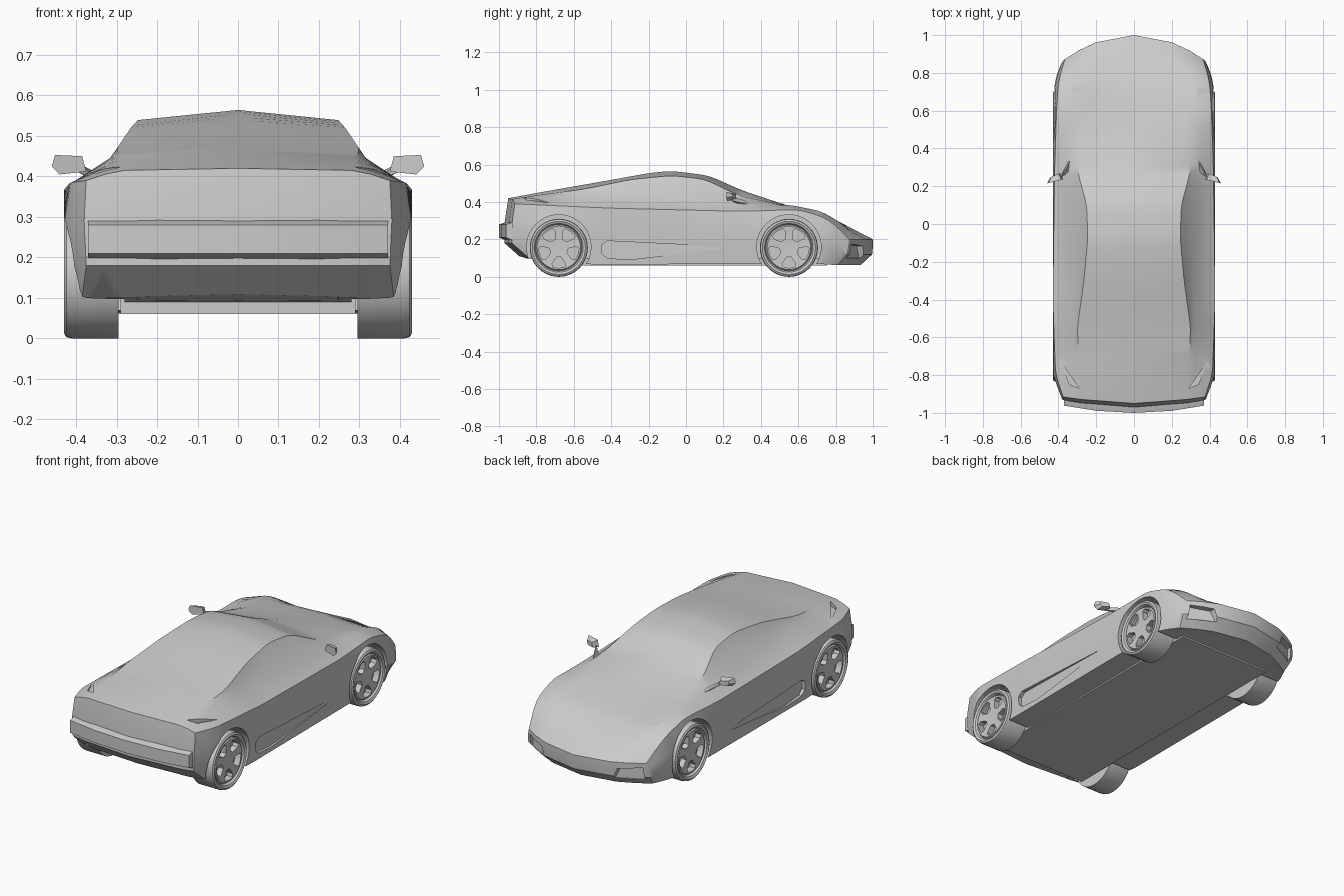
import bpy, bmesh, math
from mathutils import Vector

cube = bpy.data.objects.get("Cube")
if cube:
    bpy.data.objects.remove(cube, do_unlink=True)

paint = bpy.data.materials.new("light grey")
paint.use_nodes = True
GREY = (0.6, 0.6, 0.6, 1)
paint.diffuse_color = GREY
paint.node_tree.nodes["Principled BSDF"].inputs["Base Color"].default_value = GREY


def finish(bm, name):
    """Turn a bmesh into a painted object with outward normals."""
    bmesh.ops.recalc_face_normals(bm, faces=bm.faces)
    mesh = bpy.data.meshes.new(name)
    bm.to_mesh(mesh)
    bm.free()
    mesh.materials.append(paint)
    obj = bpy.data.objects.new(name, mesh)
    bpy.context.collection.objects.link(obj)
    return obj


def hull(name, points, side=1):
    """Convex solid around the points, optionally mirrored in x."""
    bm = bmesh.new()
    for x, y, z in points:
        bm.verts.new((x * side, y, z))
    result = bmesh.ops.convex_hull(bm, input=bm.verts)
    loose = [v for v in set(result["geom_interior"] + result["geom_unused"])
             if isinstance(v, bmesh.types.BMVert)]
    bmesh.ops.delete(bm, geom=loose, context="VERTS")
    return finish(bm, name)


def activate(obj):
    bpy.ops.object.select_all(action="DESELECT")
    obj.select_set(True)
    bpy.context.view_layer.objects.active = obj


def cut(obj, cutters):
    """Subtract the cutters, then discard them."""
    activate(obj)
    for cutter in cutters:
        mod = obj.modifiers.new("cut", "BOOLEAN")
        mod.operation = "DIFFERENCE"
        mod.solver = "EXACT"
        mod.object = cutter
        bpy.ops.object.modifier_apply(modifier=mod.name)
        bpy.data.objects.remove(cutter, do_unlink=True)


def smooth(obj, degrees=28):
    activate(obj)
    bpy.ops.object.shade_smooth_by_angle(angle=math.radians(degrees))


def lathe(name, profile, side, y, z, steps=40):
    """Revolve (radius, x) points about an axle parallel to x."""
    bm = bmesh.new()
    rings = []
    for radius, x in profile:
        turn = [2 * math.pi * i / steps for i in range(steps)]
        rings.append([bm.verts.new((side * x, y + radius * math.cos(a),
                                    z + radius * math.sin(a))) for a in turn])
    for a, b in zip(rings, rings[1:]):
        for i in range(steps):
            j = (i + 1) % steps
            bm.faces.new((a[i], a[j], b[j], b[i]))
    bm.faces.new(rings[0])
    bm.faces.new(rings[-1])
    return finish(bm, name)


# Feature lines that run from tail to nose: (y, x, z)
CENTRE = [(-.97, 0, .42), (-.72, 0, .462), (-.43, 0, .513), (-.19, 0, .556), (-.08, 0, .567),
          (.12, 0, .542), (.3, 0, .462), (.52, 0, .388), (.75, 0, .33), (1, 0, .2)]
ROOF = [(-.97, .28, .415), (-.55, .3, .468), (-.3, .265, .52), (-.08, .245, .542),
        (.1, .25, .523), (.28, .3, .435), (.5, .27, .388), (.75, .25, .33), (1, .2, .2)]
BELT = [(-.97, .33, .405), (-.55, .315, .448), (-.35, .325, .425), (0, .35, .4),
        (.3, .36, .385), (.55, .34, .385), (.75, .33, .35), (.88, .31, .29), (1, .29, .2)]
SHOULDER = [(-.97, .375, .39), (-.8, .415, .385), (-.4, .43, .367), (.3, .42, .35),
            (.6, .41, .36), (.8, .4, .315), (.9, .385, .265), (1, .365, .2)]
WAIST = [(-.97, .38, .29), (-.8, .43, .29), (.6, .43, .28), (.85, .41, .22), (1, .375, .165)]
LOWER = [(-.97, .375, .18), (-.8, .425, .18), (.7, .43, .18), (.88, .41, .16), (1, .38, .12)]
SILL = [(-.97, .385, .1), (-.8, .41, .09), (-.5, .42, .066), (.75, .42, .07), (1, .36, .062)]


def sample(line, y):
    """Lightly smoothed linear interpolation of a feature line."""
    def at(t):
        t = min(max(t, line[0][0]), line[-1][0])
        for a, b in zip(line, line[1:]):
            if t <= b[0]:
                return Vector(a).lerp(Vector(b), (t - a[0]) / (b[0] - a[0]))
    spread = min(.035, y - line[0][0], line[-1][0] - y)
    p = (at(y - spread) + at(y) * 2 + at(y + spread)) / 4
    return p.y, p.z


def warp(x, y, z):
    """Round the nose and tail in plan and lean their end faces."""
    nose = max(0, (y - .5) / .5) ** 2
    tail = max(0, (-y - .7) / .27) ** 2
    y -= nose * (.95 * x * x + .07 * max(0, (.14 - z) / .08) ** 2)
    y += tail * (.28 * x * x + .02 * max(0, (z - .3) / .12)
                 + .09 * max(0, (.18 - z) / .08) ** 2)
    return x, y, z


# Body shell: a lattice of stations, rows (top to bottom) and columns (across)
STATIONS = 44
ROWS, COLS = 4, 7
shell = bmesh.new()
verts = {}


def corner(station, row, col):
    key = station, row, col
    if key not in verts:
        y = -.97 + 1.97 * station / (STATIONS - 1)
        across = [sample(line, y) for line in (CENTRE, ROOF, BELT, SHOULDER)]
        x, z = across[abs(col - 3)]
        if row:
            edge_x, z = sample((SHOULDER, WAIST, LOWER, SILL)[row], y)
            x *= edge_x / across[3][0]
        verts[key] = shell.verts.new(warp(math.copysign(x, col - 3), y, z))
    return verts[key]


ring = [(0, c) for c in range(COLS)] + [(r, COLS - 1) for r in range(1, ROWS)]
ring += [(ROWS - 1, c) for c in range(COLS - 2, -1, -1)] + [(r, 0) for r in range(ROWS - 2, 0, -1)]
for s in range(STATIONS - 1):
    for p, q in zip(ring, ring[1:] + ring[:1]):
        shell.faces.new((corner(s, *p), corner(s, *q), corner(s + 1, *q), corner(s + 1, *p)))
for s in (0, STATIONS - 1):
    for r in range(ROWS - 1):
        for c in range(COLS - 1):
            shell.faces.new((corner(s, r, c), corner(s, r, c + 1),
                             corner(s, r + 1, c + 1), corner(s, r + 1, c)))
body = finish(shell, "body")

# Openings: wheel arches, side scoops, nose intakes, shoulder slits, diffuser
AXLES = {"rear": -.68, "front": .55}
HUB = .155
cutters = []
for side in (1, -1):
    for y in AXLES.values():
        cutters.append(lathe("arch_cutter", [(.172, .28), (.172, .6)], side, y, HUB + .005))
    scoop = [(-.45, .17), (-.42, .192), (.2, .162), (.2, .15), (-.3, .092), (-.42, .1), (-.45, .125)]
    cutters.append(hull("scoop_cutter", [(x, y, z) for y, z in scoop
                                         for x in (.405 + .03 * (y + .45), .5)], side))
    intake = [(.21, .1), (.235, .165), (.35, .175), (.355, .1)]
    cutters.append(hull("intake_cutter", [(x, y, z) for x, z in intake
                                          for y in (.93 - .5 * (x - .2), 1.1)], side))
    slit = [(.395, -.72), (.29, -.87), (.34, -.85)]
    cutters.append(hull("slit_cutter", [(x, y, z) for x, y in slit for z in (.398, .6)], side))
diffuser = [(x * s, -1.1, z) for s in (1, -1) for x, z in ((.29, .02), (.29, .115), (.235, .155))]
diffuser += [(x, -.78, z) for x in (-.25, .25) for z in (.02, .085)]
cutters.append(hull("diffuser_cutter", diffuser))
cut(body, cutters)
smooth(body)

# Rear bumper bar
bar = []
for x in (-.37, -.2, 0, .2, .37):
    bow = .28 * x * x
    bar += [(x, -1 + bow, z) for z in (.21, .28)]
    bar += [(x, -.95 + bow, z) for z in (.19, .297)]
smooth(hull("rear_bumper_bar", bar))

# Floor pan
smooth(hull("floor_pan", [(x, y, z) for x in (-.29, .29) for y in (-.78, .75) for z in (.06, .1)]))

# Wheels with five windows between the spokes
WHEEL = [(.03, .414), (.116, .42), (.123, .41), (.13, .424), (.142, .43), (.152, .424),
         (HUB, .41), (HUB, .295)]
for side, label in ((1, "left"), (-1, "right")):
    for end, y in AXLES.items():
        wheel = lathe(f"{end}_{label}_wheel", WHEEL, side, y, HUB)
        windows = []
        for k in range(5):
            angle = -math.pi / 2 + k * math.tau / 5
            c, s = math.cos(angle), math.sin(angle)
            outline = [(.05, .013), (.085, .036), (.103, .032), (.108, 0)]
            windows.append(hull("window_cutter", [
                (x, y + r * c - w * t * s, HUB + r * s + w * t * c)
                for r, w in outline for t in (1, -1) for x in (.385, .45)], side))
        cut(wheel, windows)
        smooth(wheel)

    # Door mirror: swept arm and angular housing
    arm = [(.335, .36, .38), (.345, .28, .39), (.35, .31, .41), (.385, .25, .41),
           (.395, .235, .41), (.39, .24, .43)]
    smooth(hull(f"{label}_mirror_arm", arm, side))
    face = [(.375, .412), (.385, .45), (.452, .453), (.46, .425), (.44, .405)]
    housing = [(x, .235 - .25 * (x - .38), z) for x, z in face]
    housing += [(.417 + .6 * (x - .417), .268 - .25 * (x - .38), .43 + .6 * (z - .43)) for x, z in face]
    smooth(hull(f"{label}_mirror_housing", housing, side))
